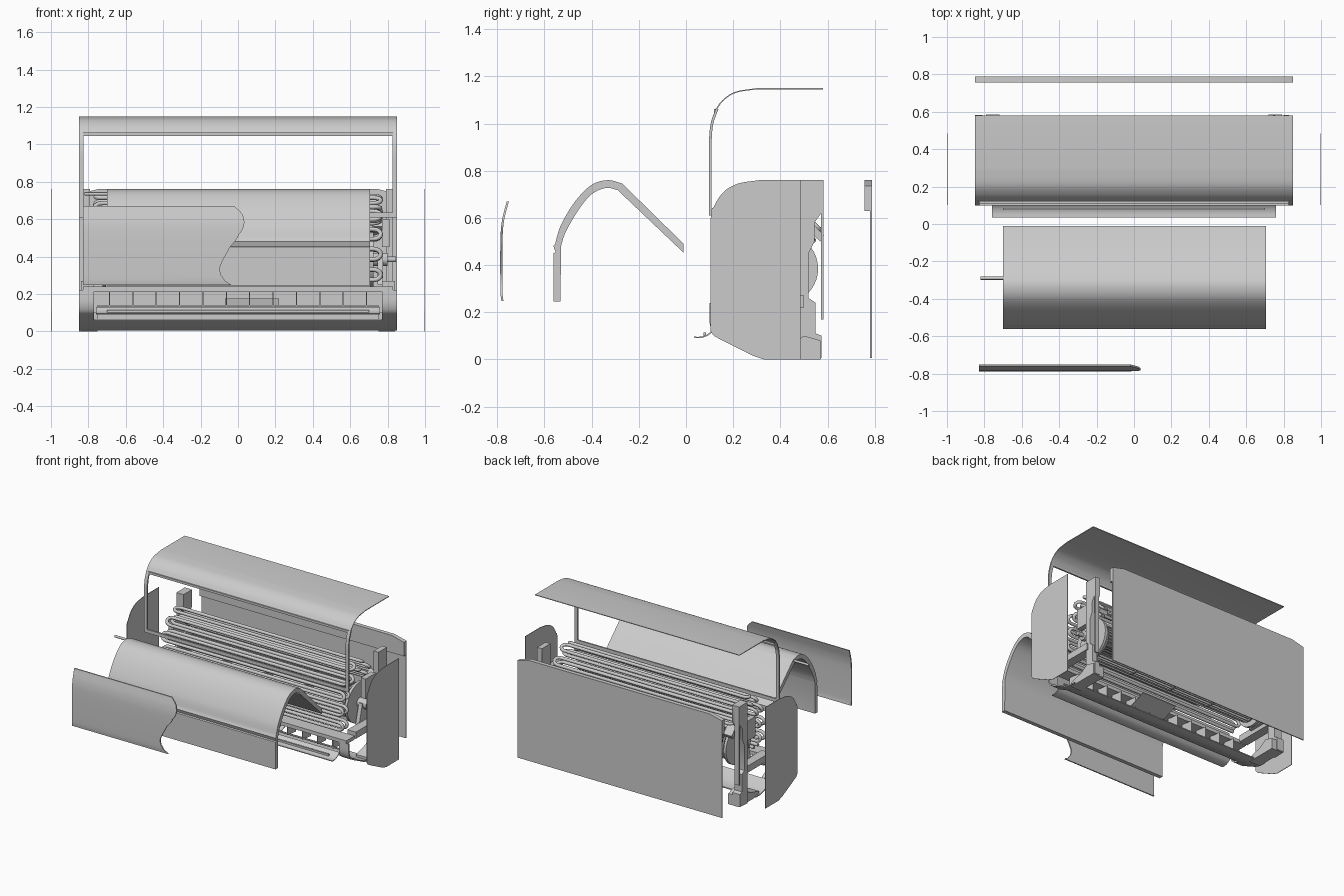
import bpy, bmesh, math
from mathutils import Vector

if "Cube" in bpy.data.objects:
    bpy.data.objects.remove(bpy.data.objects["Cube"])


def finish(name, bm, angle=35):
    bmesh.ops.recalc_face_normals(bm, faces=bm.faces)
    me = bpy.data.meshes.new(name)
    bm.to_mesh(me)
    bm.free()
    ob = bpy.data.objects.new(name, me)
    bpy.context.collection.objects.link(ob)
    bpy.ops.object.select_all(action='DESELECT')
    ob.select_set(True)
    bpy.context.view_layer.objects.active = ob
    bpy.ops.object.shade_smooth_by_angle(angle=math.radians(angle))
    return ob


def add_prism(bm, pts, x0, x1):
    """Closed (y, z) outline extruded along x."""
    a = [bm.verts.new((x0, y, z)) for y, z in pts]
    b = [bm.verts.new((x1, y, z)) for y, z in pts]
    n = len(pts)
    bm.faces.new(a)
    bm.faces.new(b[::-1])
    for i in range(n):
        bm.faces.new((a[i], a[(i + 1) % n], b[(i + 1) % n], b[i]))


def prism(name, pts, *spans):
    bm = bmesh.new()
    for x0, x1 in spans:
        add_prism(bm, pts, x0, x1)
    return finish(name, bm)


def rect(y0, y1, z0, z1):
    return [(y0, z0), (y1, z0), (y1, z1), (y0, z1)]


def box(name, x0, x1, y0, y1, z0, z1):
    return prism(name, rect(y0, y1, z0, z1), (x0, x1))


def smooth(pts, n=5):
    """Rounded path through the points."""
    v = [Vector(p) for p in pts]
    v = [2 * v[0] - v[1]] + v + [2 * v[-1] - v[-2]]
    out = []
    for a, b, c, d in zip(v, v[1:], v[2:], v[3:]):
        for k in range(n):
            t = k / n
            out.append(0.5 * (2 * b + (c - a) * t + (2 * a - 5 * b + 4 * c - d) * t * t
                              + (3 * b - a - 3 * c + d) * t ** 3))
    return out + [v[-2]]


def strip(pts, t):
    """Outline of a band of thickness t along an open path."""
    v = [Vector(p) for p in pts]
    off = []
    for i, p in enumerate(v):
        d = (v[min(i + 1, len(v) - 1)] - v[max(i - 1, 0)]).normalized()
        off.append(p + Vector((d.y, -d.x)) * t)
    return [tuple(p) for p in v] + [tuple(p) for p in reversed(off)]


def resample(pts, n):
    v = [Vector(p) for p in pts]
    seg = [(b - a).length for a, b in zip(v, v[1:])]
    out = []
    for k in range(n):
        s, i = sum(seg) * k / (n - 1), 0
        while i < len(seg) - 1 and s > seg[i]:
            s -= seg[i]
            i += 1
        out.append(v[i].lerp(v[i + 1], min(1, s / seg[i])))
    return out


def tube(name, path, r):
    cu = bpy.data.curves.new(name, 'CURVE')
    cu.dimensions = '3D'
    cu.bevel_depth, cu.bevel_resolution, cu.use_fill_caps = r, 2, True
    sp = cu.splines.new('POLY')
    sp.points.add(len(path) - 1)
    for p, co in zip(sp.points, path):
        p.co = (*co, 1)
    ob = bpy.data.objects.new(name, cu)
    bpy.context.collection.objects.link(ob)
    bpy.ops.object.select_all(action='DESELECT')
    ob.select_set(True)
    bpy.context.view_layer.objects.active = ob
    bpy.ops.object.convert(target='MESH')
    bpy.ops.object.shade_smooth_by_angle(angle=math.radians(50))


def circle(y, z, r, n=40):
    return [(y + r * math.cos(2 * math.pi * i / n), z + r * math.sin(2 * math.pi * i / n)) for i in range(n)]


# front panel with wavy broken edge
prof = smooth([(-0.783, 0.247), (-0.787, 0.30), (-0.787, 0.50), (-0.78, 0.59), (-0.76, 0.67)], 8)
wave = smooth([(0.245, -0.035), (0.29, -0.083), (0.35, -0.095), (0.45, -0.04), (0.53, 0.015),
               (0.58, 0.034), (0.63, 0.02), (0.672, -0.02)], 8)
bm = bmesh.new()
rows = []
for p in prof:
    xr = min(wave, key=lambda w: abs(w.x - p.y)).y
    rows.append([bm.verts.new((-0.83, *p)), bm.verts.new((xr, *p)),
                 bm.verts.new((-0.83, p.x + 0.009, p.y)), bm.verts.new((xr, p.x + 0.009, p.y))])
for a, b in zip(rows, rows[1:]):
    for i, j in ((0, 1), (1, 3), (3, 2), (2, 0)):
        bm.faces.new((a[i], a[j], b[j], b[i]))
for r in (rows[0], rows[-1]):
    bm.faces.new((r[0], r[1], r[3], r[2]))
finish("front_panel", bm)

# arched fin block and its pipe stub
outer = [(-0.562, 0.245), (-0.562, 0.45), (-0.553, 0.455), (-0.562, 0.48)] + \
    [tuple(p) for p in smooth([(-0.555, 0.49), (-0.53, 0.57), (-0.47, 0.67), (-0.40, 0.74), (-0.33, 0.76), (-0.27, 0.745)])]
inner = [tuple(p) for p in smooth([(-0.29, 0.718), (-0.34, 0.727), (-0.40, 0.70), (-0.455, 0.635), (-0.51, 0.54), (-0.53, 0.48)])]
prism("fin_block", outer + [(-0.01, 0.49), (-0.01, 0.452)] + inner + [(-0.532, 0.245)], (-0.70, 0.705))
tube("fin_block_pipe", [(-0.82, -0.29, 0.735), (-0.69, -0.29, 0.735)], 0.009)

# top cover with open front frame
cover = smooth([(0.125, 1.06), (0.155, 1.10), (0.21, 1.135), (0.30, 1.15)]) + [Vector((0.58, 1.15))]
prism("top_cover", strip(cover, 0.005), (-0.85, 0.85))
leg = [(0.098, 0.61), (0.098, 0.93)] + smooth([(0.099, 0.96), (0.107, 1.01), (0.127, 1.065)])
prism("cover_frame_leg", strip(leg, 0.011), (-0.85, -0.825), (0.825, 0.85))
box("cover_frame_bottom_bar", -0.85, 0.85, 0.098, 0.11, 0.61, 0.635)
box("cover_frame_top_bar", -0.83, 0.83, 0.118, 0.13, 1.045, 1.062)

# side panels
side = smooth([(0.104, 0.12), (0.104, 0.58), (0.12, 0.65), (0.16, 0.71), (0.22, 0.745), (0.31, 0.76)])
side = [tuple(p) for p in side] + [(0.485, 0.76), (0.485, 0), (0.33, 0), (0.28, 0.017), (0.15, 0.082), (0.118, 0.1)]
prism("side_panel", side, (-1.0, -0.996), (0.996, 1.0))

# rear mounting plate with chamfered top corners
bm = bmesh.new()
plate = [(-0.85, 0.005), (0.85, 0.005), (0.85, 0.735), (0.75, 0.76), (-0.75, 0.76), (-0.85, 0.735)]
lip = [(-0.85, 0.63), (0.85, 0.63)] + plate[2:]
for pts, y0, y1 in ((plate, 0.781, 0.788), (lip, 0.757, 0.788)):
    f = bm.faces.new([bm.verts.new((x, y0, z)) for x, z in pts])
    ex = bmesh.ops.extrude_face_region(bm, geom=[f], use_keep_orig=True)
    bmesh.ops.translate(bm, vec=(0, y1 - y0, 0), verts=[v for v in ex['geom'] if isinstance(v, bmesh.types.BMVert)])
finish("rear_plate", bm)

# lower shell: full-width underside plus cheeks beside the air outlet
under = [(0.20, 0.058), (0.28, 0.018), (0.33, 0.004), (0.38, 0.004)]
cheek = [tuple(p) for p in smooth([(0.10, 0.22), (0.101, 0.15), (0.118, 0.105), (0.15, 0.083), (0.20, 0.058)])]
prism("lower_shell", strip(under, -0.008), (-0.85, 0.85))
prism("outlet_cheek", strip(cheek, -0.01), (-0.85, -0.77), (0.77, 0.85))
box("outlet_top_bar", -0.83, 0.83, 0.10, 0.20, 0.213, 0.24)

# air flap, swing vanes and linkage
flap = smooth([(0.035, 0.09), (0.065, 0.091), (0.095, 0.102), (0.122, 0.125)])
prism("air_flap", strip(flap, -0.006), (-0.76, 0.76))
box("flap_rib", -0.70, 0.70, 0.075, 0.085, 0.10, 0.114)
vane = [(0.14, 0.13), (0.24, 0.12), (0.24, 0.20), (0.14, 0.21)]
prism("swing_vanes", vane, *[(-0.69 + 0.125 * i, -0.685 + 0.125 * i) for i in range(12)])
tube("vane_link_rod", [(-0.75, 0.15, 0.135), (0.75, 0.15, 0.135)], 0.006)
prism("outlet_deflector", [(0.20, 0.11), (0.36, 0.17), (0.36, 0.176), (0.20, 0.116)], (-0.07, 0.22))

# cross-flow fan with end discs, shaft and motor hub
fy, fz = 0.41, 0.385
bm = bmesh.new()
for i in range(32):
    a = 2 * math.pi * i / 32
    blade = [(fy + r * math.cos(a + d), fz + r * math.sin(a + d))
             for r, d in ((0.095, 0), (0.125, 0.12), (0.125, 0.16), (0.095, 0.05))]
    add_prism(bm, blade, -0.68, 0.68)
for x in (-0.68, -0.34, 0, 0.34, 0.68):
    add_prism(bm, circle(fy, fz, 0.126), x - 0.005, x + 0.005)
finish("fan_rotor", bm)
prism("fan_end_disc", circle(fy, fz, 0.15), (-0.725, -0.705), (0.705, 0.725))
prism("fan_shaft", circle(fy, fz, 0.015, 16), (-0.80, 0.845))
prism("motor_hub", circle(fy, fz, 0.035, 24), (0.725, 0.80))

# serpentine coils following the arch
front = [(0.155, 0.275), (0.155, 0.47), (0.20, 0.60), (0.27, 0.69), (0.34, 0.73), (0.39, 0.715), (0.57, 0.545)]
back = [(0.205, 0.275), (0.205, 0.47), (0.25, 0.58), (0.30, 0.65), (0.34, 0.67), (0.37, 0.66), (0.54, 0.505)]
for name, line, n in (("outer_coil", front, 16), ("inner_coil", back, 14)):
    pts, path, s = resample(line, n), [], 1
    for p, q in zip(pts, pts[1:]):
        path.append((-0.71 * s, *p))
        r, m = (q - p).length / 2, (p + q) / 2
        for k in range(9):
            a = math.pi * k / 8
            c = m + (p - m) * math.cos(a)
            path.append((s * (0.725 + 1.4 * r * math.sin(a)), *c))
        s = -s
    path.append((-0.75 * s, *pts[-1]))
    tube(name, path, 0.012)

# end columns at the back of the chassis
column = [(0.482, 0.0), (0.575, 0.005), (0.575, 0.10), (0.55, 0.11), (0.55, 0.24), (0.52, 0.26), (0.52, 0.45),
          (0.545, 0.50), (0.545, 0.58), (0.58, 0.63), (0.58, 0.76), (0.482, 0.76)]
prism("end_column", column, (-0.85, -0.79), (0.79, 0.83))
prism("column_foot", [(0.33, 0.0), (0.57, 0.0), (0.57, 0.08), (0.50, 0.10), (0.44, 0.06), (0.33, 0.03)],
      (-0.84, -0.75), (0.75, 0.84))
prism("column_back_flange", rect(0.572, 0.582, 0.17, 0.76), (-0.85, -0.81), (0.80, 0.83))
prism("coil_bracket", [(0.50, 0.56), (0.57, 0.50), (0.585, 0.525), (0.525, 0.59)], (-0.79, -0.72), (0.72, 0.79))

# end boxes and bearing supports beside the fan
prism("end_control_box", rect(0.36, 0.48, 0.45, 0.60), (0.77, 0.81), (-0.83, -0.79))
prism("end_tray", rect(0.20, 0.50, 0.22, 0.27), (0.77, 0.84), (-0.84, -0.77))
prism("bearing_support", [(0.33, 0.25), (0.49, 0.25), (0.45, 0.40), (0.37, 0.40)], (0.745, 0.775), (-0.775, -0.745))
